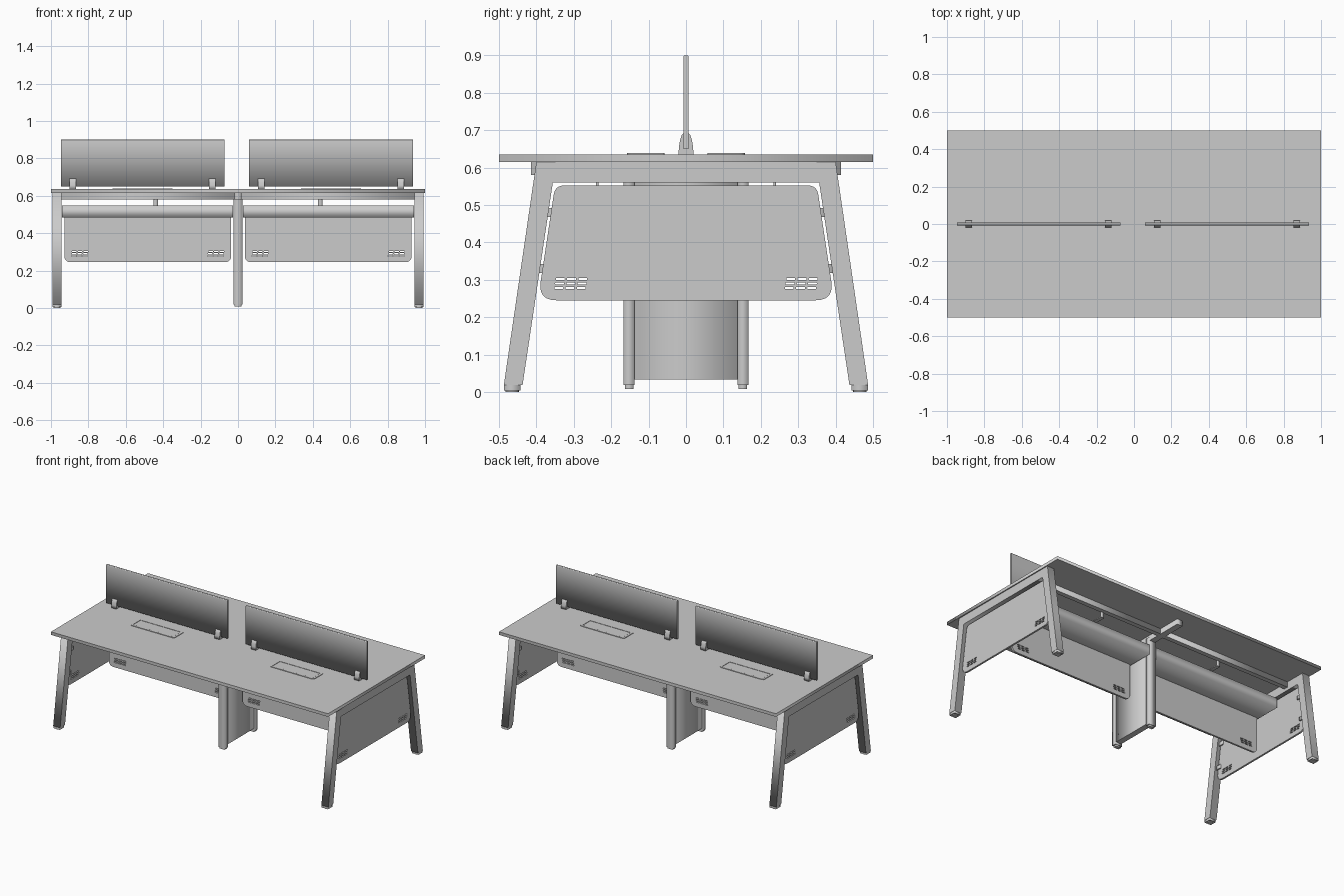
import bpy, math
from mathutils import Matrix, Vector

if "Cube" in bpy.data.objects:
    bpy.data.objects.remove(bpy.data.objects["Cube"])

# Maps from profile space (u, v, depth) to world axes
PLANES = {
    'x': Matrix(((0, 0, 1, 0), (1, 0, 0, 0), (0, 1, 0, 0), (0, 0, 0, 1))),
    'y': Matrix(((1, 0, 0, 0), (0, 0, -1, 0), (0, 1, 0, 0), (0, 0, 0, 1))),
    'z': Matrix.Identity(4),
}


def sheet(name, loops, axis, pos, thick):
    """Extrude closed outlines (inner ones become holes) across an axis."""
    cu = bpy.data.curves.new(name, 'CURVE')
    cu.dimensions = '2D'
    cu.fill_mode = 'BOTH'
    cu.extrude = thick / 2
    for pts in loops:
        s = cu.splines.new('POLY')
        s.points.add(len(pts) - 1)
        for p, (u, v) in zip(s.points, pts):
            p.co = (u, v, 0, 1)
        s.use_cyclic_u = True
    tmp = bpy.data.objects.new(name + "_outline", cu)
    mesh = bpy.data.meshes.new_from_object(tmp)
    bpy.data.objects.remove(tmp)
    mesh.transform(Matrix.Translation(pos) @ PLANES[axis])
    mesh.name = name
    ob = bpy.data.objects.new(name, mesh)
    bpy.context.collection.objects.link(ob)
    return ob


def box(name, x0, x1, y0, y1, z0, z1):
    return sheet(name, [rect(x0, x1, y0, y1)], 'z', (0, 0, (z0 + z1) / 2), z1 - z0)


def rect(u0, u1, v0, v1):
    return [(u0, v0), (u1, v0), (u1, v1), (u0, v1)]


def rounded(pts, radii, n=6):
    """Round each corner of a polygon by its own radius."""
    out = []
    for i, (p, r) in enumerate(zip(pts, radii)):
        p = Vector(p)
        if r == 0:
            out.append(tuple(p))
            continue
        a = p + (Vector(pts[i - 1]) - p).normalized() * r
        b = p + (Vector(pts[(i + 1) % len(pts)]) - p).normalized() * r
        for k in range(n + 1):
            t = k / n
            out.append(tuple(a * (1 - t) ** 2 + p * 2 * t * (1 - t) + b * t * t))
    return out


def vents(u, v):
    """Three by three group of ventilation slots."""
    return [rounded(rect(u + i * .03 - .012 + j * .002, u + i * .03 + .012 + j * .002,
                         v + j * .012 - .003, v + j * .012 + .003), [.0025] * 4, 2)
            for i in (-1, 0, 1) for j in (-1, 0, 1)]


# Desk top
box("desk_top", -1, 1, -.5, .5, .615, .635)

for sx, side in ((-1, "left"), (1, "right")):
    # Slanted end frame: two legs and the top bar in one profile
    frame = [(-.487, .018), (-.437, .018), (-.356, .56), (.356, .56),
             (.437, .018), (.487, .018), (.40, .615), (-.40, .615)]
    sheet(side + "_leg_frame", [frame], 'x', (sx * .968, 0, 0), .05)
    for sy in (-1, 1):
        # Levelling foot
        box(side + "_foot", sx * .968 - .023, sx * .968 + .023,
            sy * .465 - .022, sy * .465 + .022, .004, .018)
        sheet(side + "_foot_pad", [[(sx * .968 + .018 * math.cos(a * math.pi / 8),
                                     sy * .465 + .018 * math.sin(a * math.pi / 8))
                                    for a in range(16)]], 'z', (0, 0, .003), .006)
    # Side privacy panel
    outline = rounded([(-.396, .245), (.396, .245), (.350, .552), (-.350, .552)],
                      [.05, .05, .025, .025])
    sheet(side + "_side_panel", [outline] + vents(-.308, .29) + vents(.308, .29),
          'x', (sx * .968, 0, 0), .012)
    # Small clips holding the side panel
    for sy in (-1, 1):
        for z in (.33, .48):
            y = .386 - (z - .27) * .145
            box("side_panel_clip", sx * .96 - .006, sx * .96 + .006,
                min(sy * (y - .02), sy * (y + .02)), max(sy * (y - .02), sy * (y + .02)),
                z - .012, z + .012)

    # Modesty panel along the centre
    c = sx * .4825
    outline = rounded(rect(c - .446, c + .446, .245, .485), [.035, .035, 0, 0])
    sheet(side + "_modesty_panel", [outline] + vents(c - .364, .29) + vents(c + .364, .29),
          'y', (0, 0, 0), .012)

    # Cable tray: floor with two upright lips
    tray = [(-.17, .483), (.17, .483), (.17, .547), (.164, .547),
            (.164, .49), (-.164, .49), (-.164, .547), (-.17, .547)]
    sheet(side + "_cable_tray", [tray], 'x', (sx * .4835, 0, 0), .915)

    for sy in (-1, 1):
        # Long beam under the top, and the tray hanger
        ys = sorted((sy * .235, sy * .265))
        box(side + "_beam", *sorted((sx * .02, sx * .945)), *ys, .58, .615)
        ys = sorted((sy * .155, sy * .24))
        box(side + "_tray_hanger", sx * .44 - .012, sx * .44 + .012, *ys, .545, .551)
        ys = sorted((sy * .234, sy * .24))
        box(side + "_hanger_upright", sx * .44 - .012, sx * .44 + .012, *ys, .545, .615)

    # Desk divider screen
    c = -.51 if sx < 0 else .497
    sheet(side + "_screen", [rounded(rect(-.007, .007, .65, .90), [0, 0, .006, .006], 4)],
          'x', (c, 0, 0), .875)
    # Screen clamps, bullet shaped halves on either side
    for dx in (-.373, .373):
        prof = [(-.02, .635), (.02, .635), (.019, .655), (.016, .673), (.011, .688),
                (.007, .691), (-.007, .691), (-.011, .688), (-.016, .673), (-.019, .655)]
        sheet(side + "_screen_clamp", [prof], 'x', (c + dx, 0, 0), .036)

    # Cable access flaps
    for sy in (-1, 1):
        yc = sy * .108
        r = [.018 if sy < 0 else .006] * 2 + [.018 if sy > 0 else .006] * 2
        outer = rounded(rect(c - .16, c + .16, yc - .05, yc + .05), r, 4)
        inner = rounded(rect(c - .147, c + .147, yc - .04, yc + .04), [.005] * 4, 3)
        sheet(side + "_flap_frame", [outer, inner], 'z', (0, 0, .636), .005)
        sheet(side + "_flap_lid", [rect(c - .145, c + .145, yc - .038, yc + .038)],
              'z', (0, 0, .6355), .004)

# Centre support: posts, panel and crossbar
for sy in (-1, 1):
    ys = sorted((sy * .138, sy * .167))
    box("centre_post", -.025, .025, *ys, .018, .60)
    box("centre_post_foot", -.018, .018, sy * .152 - .011, sy * .152 + .011, .008, .018)
box("centre_panel", -.019, .019, -.14, .14, .033, .585)
box("centre_crossbar", -.02, .02, -.415, .415, .58, .615)
